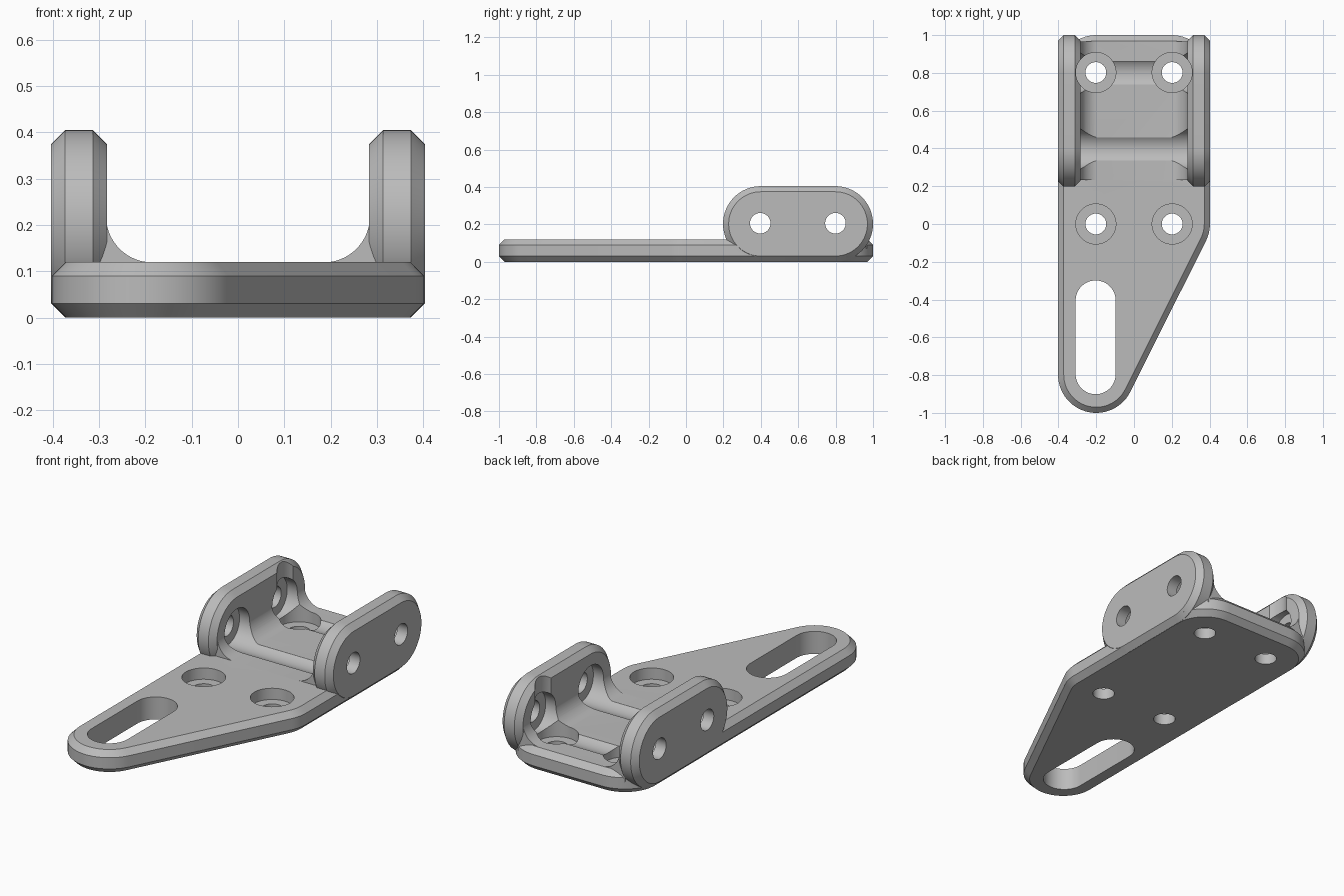
import bpy
import bmesh
import math
from mathutils import Vector

if "Cube" in bpy.data.objects:
    bpy.data.objects.remove(bpy.data.objects["Cube"], do_unlink=True)

R = 0.202        # outer corner radius of plate and ears
CHAMFER = 0.03
BORE = 0.055     # bolt hole radius
SEAT = 0.106     # counterbore radius

steel = bpy.data.materials.new("plain_grey")
steel.use_nodes = True
steel.diffuse_color = (0.5, 0.5, 0.5, 1)
steel.node_tree.nodes["Principled BSDF"].inputs["Base Color"].default_value = (0.5, 0.5, 0.5, 1)


def outline(centres, radius, steps=64):
    """Rounded outline around equal circles listed counter-clockwise."""
    if len(centres) == 1:
        x, y = centres[0]
        turn = [2 * math.pi * k / steps for k in range(steps)]
        return [(x + radius * math.cos(a), y + radius * math.sin(a)) for a in turn]
    count = len(centres)
    normals = []
    for i, (x, y) in enumerate(centres):
        nx, ny = centres[(i + 1) % count]
        normals.append(math.atan2(x - nx, ny - y))
    points = []
    for i, (x, y) in enumerate(centres):
        start = normals[i - 1]
        sweep = (normals[i] - start) % (2 * math.pi)
        n = max(4, round(steps * sweep / (2 * math.pi)))
        for k in range(n + 1):
            a = start + sweep * k / n
            points.append((x + radius * math.cos(a), y + radius * math.sin(a)))
    return points


def loft(name, rings):
    """Closed solid through matching rings of points."""
    bm = bmesh.new()
    loops = [[bm.verts.new(p) for p in ring] for ring in rings]
    n = len(loops[0])
    for low, high in zip(loops, loops[1:]):
        for i in range(n):
            j = (i + 1) % n
            bm.faces.new((low[i], low[j], high[j], high[i]))
    bm.faces.new(loops[0][::-1])
    bm.faces.new(loops[-1])
    bmesh.ops.recalc_face_normals(bm, faces=bm.faces)
    mesh = bpy.data.meshes.new(name)
    bm.to_mesh(mesh)
    bm.free()
    mesh.materials.append(steel)
    obj = bpy.data.objects.new(name, mesh)
    bpy.context.collection.objects.link(obj)
    return obj


def slab(name, centres, radius, low, high, axis="z", chamfer=0):
    """Rounded slab along z, or along x with the outline in y and z."""
    levels = [(low, radius), (high, radius)]
    if chamfer:
        levels = [(low, radius - chamfer), (low + chamfer, radius),
                  (high - chamfer, radius), (high, radius - chamfer)]
    place = (lambda u, v, h: Vector((u, v, h))) if axis == "z" else (lambda u, v, h: Vector((h, u, v)))
    return loft(name, [[place(u, v, h) for u, v in outline(centres, r)] for h, r in levels])


def combine(body, part, operation):
    mod = body.modifiers.new(part.name, "BOOLEAN")
    mod.operation = operation
    mod.solver = "EXACT"
    mod.object = part
    bpy.context.view_layer.objects.active = body
    bpy.ops.object.modifier_apply(modifier=mod.name)
    bpy.data.objects.remove(part, do_unlink=True)


# Tapered base plate
bracket = slab("hinge_bracket", [(-0.2, -0.798), (0.2, 0), (0.2, 0.798), (-0.2, 0.798)],
               R, 0, 0.12, chamfer=CHAMFER)

# Upright ears with fillets along their inner foot
ear_z = 0.2025
for side in (-1, 1):
    low, high = sorted((side * 0.2835, side * 0.4035))
    ear = slab("ear", [(0.4, ear_z), (0.798, ear_z)], R, low, high, "x", CHAMFER)
    combine(bracket, ear, "UNION")

    arc = [(0.185 + 0.1 * math.sin(a), 0.219 - 0.1 * math.cos(a))
           for a in (math.pi / 2 * k / 16 for k in range(17))]
    profile = arc + [(0.316, 0.219), (0.316, 0.07), (0.185, 0.07)]
    fillet = loft("fillet", [[Vector((side * x, y, z)) for x, z in profile]
                             for y in (0.233, 0.967)])
    combine(bracket, fillet, "UNION")

# Vertical bolt holes with counterbores
for x in (-0.202, 0.202):
    for y in (0, 0.802):
        combine(bracket, slab("bolt_seat", [(x, y)], SEAT, 0.06, 0.6), "DIFFERENCE")
        combine(bracket, slab("bolt_hole", [(x, y)], BORE, -0.1, 0.3), "DIFFERENCE")

# Cross holes through the ears, with the wide bore between them
for y in (0.397, 0.799):
    combine(bracket, slab("cross_seat", [(y, 0.206)], SEAT, -0.343, 0.343, "x"), "DIFFERENCE")
    combine(bracket, slab("cross_hole", [(y, 0.206)], BORE, -0.6, 0.6, "x"), "DIFFERENCE")

# Adjustment slot in the narrow end
combine(bracket, slab("slot", [(-0.203, -0.795), (-0.203, -0.405)], SEAT, -0.1, 0.3), "DIFFERENCE")

# Smooth curves, crisp chamfers
bpy.ops.object.select_all(action="DESELECT")
bracket.select_set(True)
bpy.context.view_layer.objects.active = bracket
bpy.ops.object.shade_smooth_by_angle(angle=math.radians(30))
